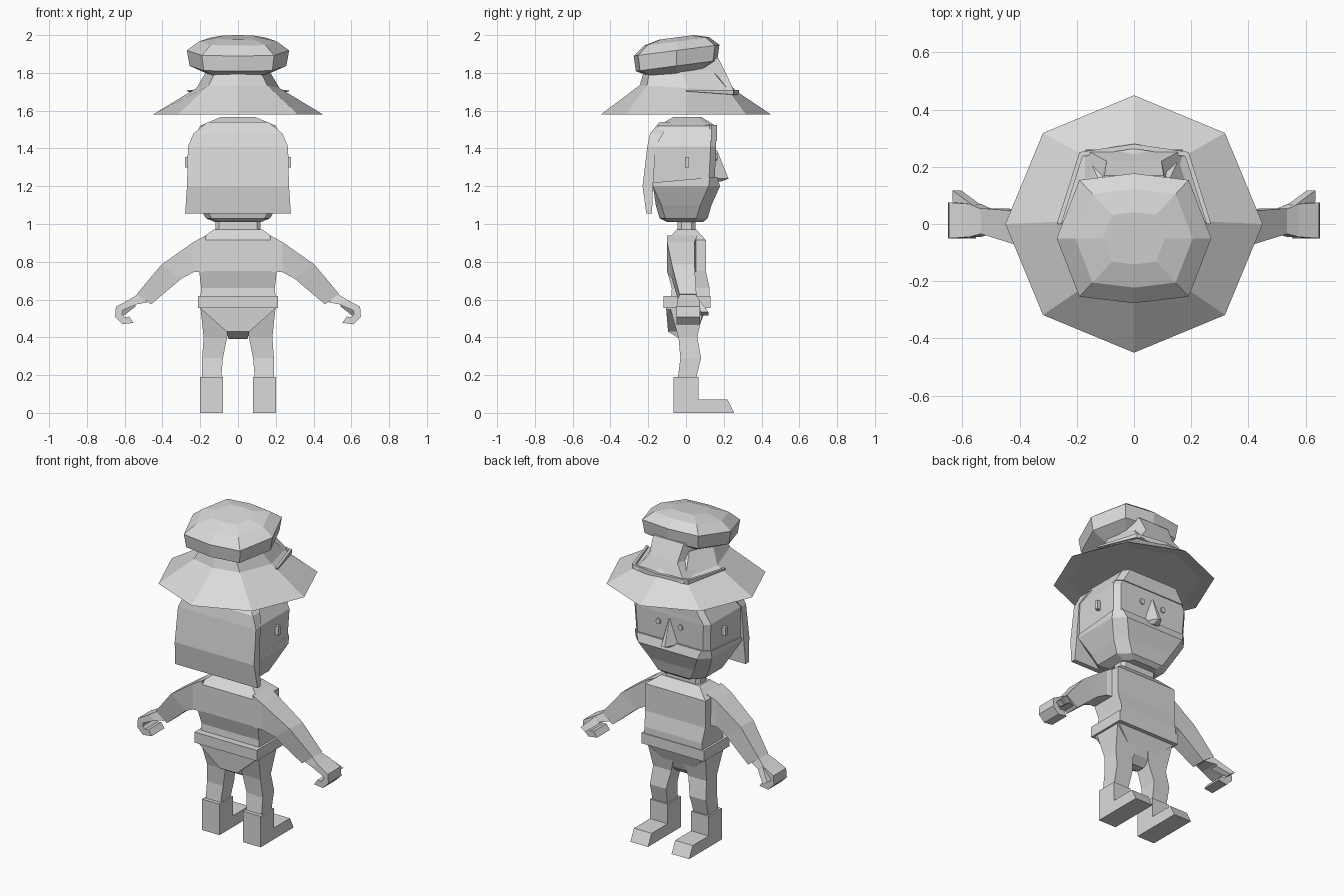
import bpy
import bmesh
from math import cos, sin, pi, radians
from mathutils import Vector

default_cube = bpy.data.objects.get("Cube")
if default_cube:
    bpy.data.objects.remove(default_cube)

plain_grey = bpy.data.materials.new("plain_grey")
plain_grey.use_nodes = True
plain_grey.diffuse_color = (.7, .7, .7, 1)
shader = plain_grey.node_tree.nodes["Principled BSDF"]
shader.inputs["Base Color"].default_value = plain_grey.diffuse_color


def loft(name, *rings, mirrored=False):
    """Skin equally long rings of points and close both ends."""
    mesh_builder = bmesh.new()
    rows = [[mesh_builder.verts.new(point) for point in ring] for ring in rings]
    for lower, upper in zip(rows, rows[1:]):
        for index in range(len(lower)):
            previous = index - 1
            mesh_builder.faces.new((lower[previous], lower[index],
                                    upper[index], upper[previous]))
    mesh_builder.faces.new(reversed(rows[0]))
    mesh_builder.faces.new(rows[-1])
    bmesh.ops.remove_doubles(mesh_builder, verts=mesh_builder.verts, dist=.001)
    bmesh.ops.recalc_face_normals(mesh_builder, faces=mesh_builder.faces)
    mesh = bpy.data.meshes.new(name)
    mesh_builder.to_mesh(mesh)
    mesh_builder.free()
    mesh.materials.append(plain_grey)
    part = bpy.data.objects.new(name, mesh)
    bpy.context.collection.objects.link(part)
    if mirrored:
        part.modifiers.new("Mirror", "MIRROR")


def slab(z, width, back, front, chamfer=0, rear_chamfer=0, centre=0, tilt=0):
    """Level rectangle with half-width and optional corner chamfers."""
    half = [(width - rear_chamfer, back), (width, back + rear_chamfer),
            (width, front - chamfer), (width - chamfer, front)]
    outline = half + [(-x, y) for x, y in reversed(half)]
    return [Vector((centre + x, y, z + tilt * y)) for x, y in outline]


def octagon(z, radius, depth, centre=0, squareness=1, tilt=0):
    """Octagon with corners on the axes; squareness pushes the diagonals out in y."""
    ring = []
    for corner in range(8):
        angle = corner * pi / 4
        stretch = squareness if corner % 2 else 1
        y = centre + depth * stretch * sin(angle)
        ring.append(Vector((radius * cos(angle), y, z + tilt * y)))
    return ring


def limb(top, bottom, back, front):
    """Four-cornered section between two (x, z) points."""
    corners = (top, back), (top, front), (bottom, front), (bottom, back)
    return [Vector((point[0], y, point[1])) for point, y in corners]


def wedge(z, width, back, front, narrowing):
    """Trapezoid section that narrows towards the front."""
    tip = width * narrowing
    outline = (-width, back), (width, back), (tip, front), (-tip, front)
    return [Vector((x, y, z)) for x, y in outline]


# Hat brim and crown
loft("hat_brim_and_crown",
     octagon(z=1.59, radius=.37, depth=.37),
     octagon(z=1.58, radius=.45, depth=.45),
     octagon(z=1.72, radius=.22, depth=.255, centre=.01, squareness=1.2, tilt=-.06),
     octagon(z=1.82, radius=.16, depth=.19, centre=-.03, squareness=1.2))

# Puffed hat top, swelling by a rounded profile
puff_rings = []
for latitude in (-65, -28, 18, 50, 75):
    angle = radians(latitude)
    swell = cos(angle) ** .7
    puff_rings.append(octagon(z=1.893 + .105 * sin(angle), radius=.28 * swell,
                              depth=.235 * swell, centre=-.05,
                              squareness=1.27, tilt=.13))
loft("hat_puff", *puff_rings)

# Folded cloth on the crown's front
loft("crown_fold",
     wedge(z=1.69, width=.2, back=0, front=.26, narrowing=.85),
     wedge(z=1.78, width=.16, back=0, front=.22, narrowing=.6),
     wedge(z=1.88, width=.13, back=0, front=.17, narrowing=.8))

# Thin hat band sweeping around the front
band_sections = []
for corner, outward in enumerate(octagon(z=0, radius=.27, depth=.28, squareness=1.27)[:5]):
    rise = Vector((0, 0, .004 + .012 * sin(corner * pi / 4)))
    middle = Vector((0, 0, 1.71)) - rise
    inward = outward * .94
    band_sections.append([middle + outward - rise, middle + outward + rise,
                          middle + inward + rise, middle + inward - rise])
loft("hat_band", *band_sections)

# Head
loft("head",
     slab(z=1.2, width=.25, back=-.17, front=.15, chamfer=.03),
     slab(z=1.41, width=.26, back=-.18, front=.16, chamfer=.03),
     slab(z=1.52, width=.2, back=-.15, front=.155, chamfer=.03),
     slab(z=1.567, width=.09, back=-.065, front=.08, chamfer=.02))

# Beard with a flared upper lip
loft("beard",
     slab(z=1.01, width=.12, back=-.1, front=.09, chamfer=.04, rear_chamfer=.03),
     slab(z=1.03, width=.17, back=-.14, front=.115, chamfer=.06, rear_chamfer=.03),
     slab(z=1.1, width=.21, back=-.16, front=.135, chamfer=.06, rear_chamfer=.03),
     slab(z=1.2, width=.26, back=-.175, front=.18, chamfer=.06),
     slab(z=1.235, width=.26, back=-.17, front=.165, chamfer=.04, tilt=.09))

# Hair sheet down the back of the head, and fringe
loft("back_hair",
     slab(z=1.055, width=.28, back=-.21, front=-.18),
     slab(z=1.2, width=.27, back=-.23, front=-.175),
     slab(z=1.41, width=.265, back=-.205, front=-.16),
     slab(z=1.48, width=.235, back=-.19, front=-.12),
     slab(z=1.54, width=.16, back=-.14, front=-.08))
loft("fringe",
     slab(z=1.44, width=.245, back=.1, front=.165, chamfer=.03),
     slab(z=1.525, width=.195, back=.1, front=.165, chamfer=.03))

# Nose, eyes and ears
loft("nose",
     wedge(z=1.225, width=.05, back=.14, front=.185, narrowing=.2),
     wedge(z=1.24, width=.06, back=.14, front=.225, narrowing=.2),
     wedge(z=1.39, width=.01, back=.14, front=.165, narrowing=.2))
eye_centre = Vector((.075, 0, 1.355))
eye_outline = [eye_centre + Vector((point.x, 0, point.y))
               for point in octagon(z=0, radius=.016, depth=.018)]
loft("eyes", *[[point + Vector((0, y, 0)) for point in eye_outline]
               for y in (.14, .166)], mirrored=True)
loft("ears", *[slab(z, width=.015, back=-.005, front=.015, centre=.265)
               for z in (1.3, 1.355)], mirrored=True)

# Neck and shirt
loft("neck", *[slab(z, width=.12, back=-.045, front=.05, chamfer=.02, rear_chamfer=.02)
               for z in (.94, 1.03)])
loft("torso",
     slab(z=.6, width=.2, back=-.08, front=.125),
     slab(z=.66, width=.195, back=-.075, front=.125),
     slab(z=.75, width=.205, back=-.1, front=.105),
     slab(z=.915, width=.205, back=-.1, front=.105),
     slab(z=.97, width=.13, back=-.05, front=.055))

# Belt and trouser seat, narrowing to the crotch
loft("belt", *[slab(z, width=.212, back=-.12, front=.13) for z in (.555, .62)])
loft("trouser_seat",
     slab(z=.39, width=.05, back=-.03, front=.02),
     slab(z=.43, width=.06, back=-.095, front=.06),
     slab(z=.55, width=.195, back=-.105, front=.105),
     slab(z=.57, width=.2, back=-.105, front=.105))

# Arms
loft("arms",
     limb(top=(.17, .94), bottom=(.18, .745), back=-.1, front=.06),
     limb(top=(.235, .905), bottom=(.235, .745), back=-.1, front=.045),
     limb(top=(.405, .785), bottom=(.3, .71), back=-.075, front=.045),
     limb(top=(.535, .63), bottom=(.46, .575), back=-.035, front=.055),
     mirrored=True)

# Hands: a wrist followed by fingers curling along an arc
hand_sections = [limb(top=(.52, .635), bottom=(.48, .585), back=-.03, front=.045),
                 limb(top=(.575, .6), bottom=(.535, .575), back=-.045, front=.07)]
for degrees in (30, -20, -70, -125):
    angle = radians(degrees)
    inner, outer = [(.59 + reach * cos(angle), .53 + reach * sin(angle))
                    for reach in (.025, .065)]
    hand_sections.append(limb(top=outer, bottom=inner, back=-.05, front=.075))
loft("hands", *hand_sections, mirrored=True)
loft("thumbs",
     limb(top=(.57, .6), bottom=(.54, .565), back=.02, front=.07),
     limb(top=(.635, .535), bottom=(.605, .515), back=.08, front=.118),
     mirrored=True)

# Legs
loft("legs",
     slab(z=.17, width=.05, back=-.045, front=.05, centre=.14),
     slab(z=.29, width=.055, back=-.03, front=.08, centre=.135),
     slab(z=.4, width=.062, back=-.04, front=.06, centre=.12),
     slab(z=.56, width=.095, back=-.085, front=.095, centre=.104),
     mirrored=True)

# Boots with long wedge-shaped toes
loft("boots", *[slab(z, width=.06, back=-.065, front=.065, centre=.14)
                for z in (0, .19)], mirrored=True)
loft("boot_toes", *[slab(z, width=.06, back=.05, front=.255 - z / 2, centre=.14)
                    for z in (0, .07)], mirrored=True)
